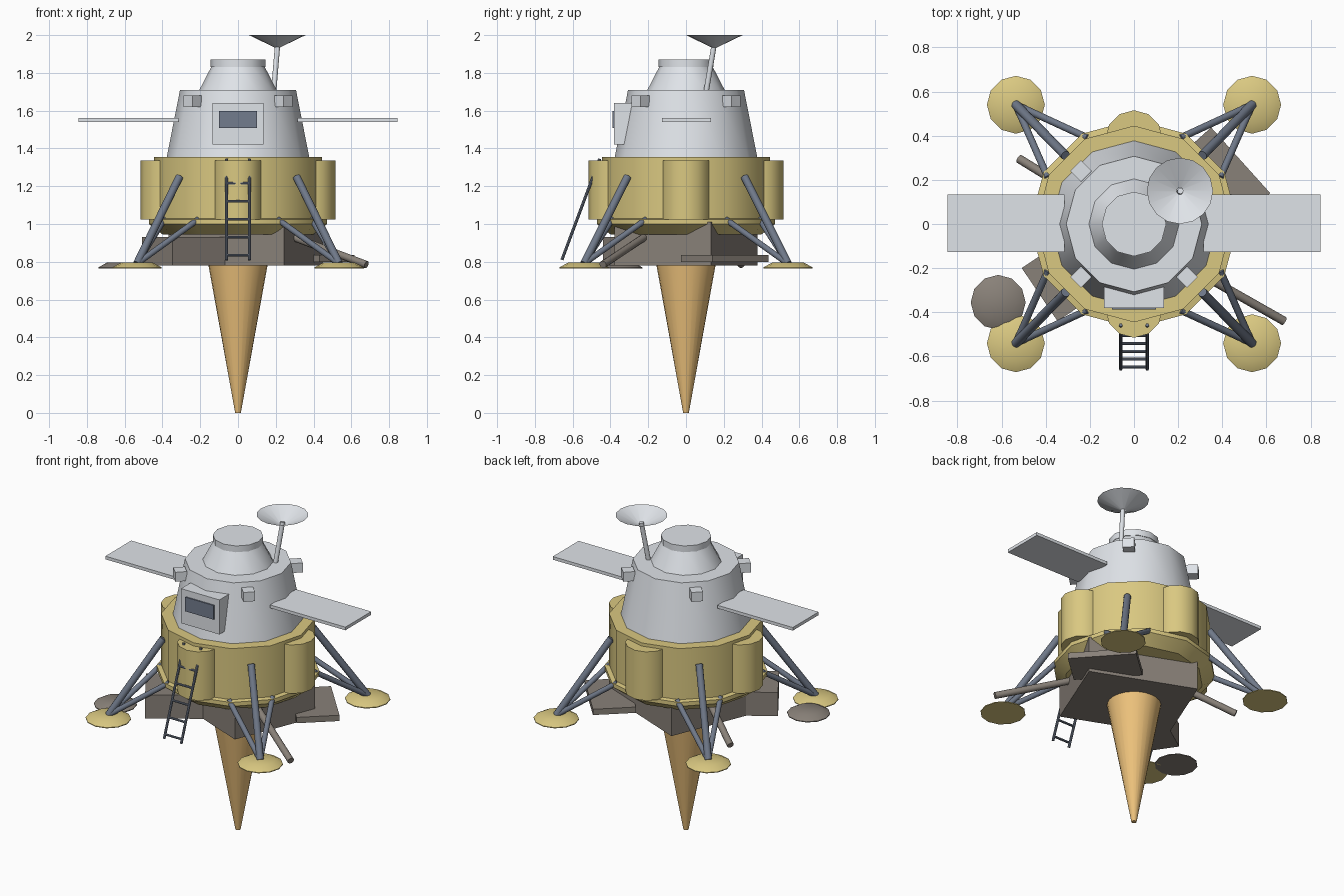
import bpy, bmesh, math
from mathutils import Vector, Matrix

if "Cube" in bpy.data.objects:
    bpy.data.objects.remove(bpy.data.objects["Cube"])


def material(name, rgb):
    m = bpy.data.materials.new(name)
    m.diffuse_color = (*rgb, 1)
    m.use_nodes = True
    m.node_tree.nodes["Principled BSDF"].inputs["Base Color"].default_value = m.diffuse_color
    return m


GOLD = material("gold_foil", (0.70, 0.58, 0.22))
ORANGE = material("cone_orange", (0.85, 0.54, 0.20))
ROCK = material("rubble", (0.25, 0.22, 0.19))
STEEL = material("steel", (0.16, 0.19, 0.25))
WHITE = material("hull", (0.74, 0.77, 0.81))
GLASS = material("glass", (0.17, 0.20, 0.27))


def finish(bm, name, mat, smooth=True):
    bmesh.ops.recalc_face_normals(bm, faces=bm.faces)
    me = bpy.data.meshes.new(name)
    bm.to_mesh(me)
    bm.free()
    ob = bpy.data.objects.new(name, me)
    bpy.context.collection.objects.link(ob)
    me.materials.append(mat)
    if smooth:
        bpy.ops.object.select_all(action='DESELECT')
        bpy.context.view_layer.objects.active = ob
        ob.select_set(True)
        bpy.ops.object.shade_smooth_by_angle(angle=math.radians(31))
    return ob


def lathe(name, profile, mat, sides=12, at=(0, 0), caps=True):
    """Revolve (radius, z) points about a vertical axis."""
    bm = bmesh.new()
    rings = []
    for r, z in profile:
        rings.append([bm.verts.new((at[0] + r * math.sin(2 * math.pi * i / sides),
                                    at[1] + r * math.cos(2 * math.pi * i / sides), z))
                      for i in range(sides)])
    for a, b in zip(rings, rings[1:]):
        for i in range(sides):
            j = (i + 1) % sides
            bm.faces.new((a[i], a[j], b[j], b[i]))
    if caps:
        bm.faces.new(rings[0])
        bm.faces.new(rings[-1])
    return finish(bm, name, mat)


def box(name, centre, size, mat, turn=0):
    bm = bmesh.new()
    M = (Matrix.Translation(centre) @ Matrix.Rotation(math.radians(turn), 4, 'Z')
         @ Matrix.Diagonal((*size, 1)))
    bmesh.ops.create_cube(bm, size=1, matrix=M)
    return finish(bm, name, mat, False)


def rod(name, a, b, r, mat, sides=12):
    a, b = Vector(a), Vector(b)
    d = b - a
    M = Matrix.Translation((a + b) / 2) @ d.to_track_quat('Z', 'Y').to_matrix().to_4x4()
    bm = bmesh.new()
    bmesh.ops.create_cone(bm, cap_ends=True, segments=sides, radius1=r, radius2=r,
                          depth=d.length, matrix=M)
    return finish(bm, name, mat)


# Supporting cone
lathe("support_cone", [(0.015, 0), (0.157, 0.785)], ORANGE, 24)

# Rubble base
box("main_rock", (0.04, 0, 0.895), (0.66, 0.55, 0.23), ROCK, -22)
box("side_rock", (-0.22, -0.18, 0.855), (0.50, 0.29, 0.15), ROCK, 34)
box("rock_slab", (0.39, 0.205, 0.818), (0.40, 0.25, 0.037), ROCK, -48)
rod("long_log", (0.68, -0.44, 0.785), (0.24, -0.19, 0.95), 0.02, ROCK)
rod("short_log", (-0.52, 0.295, 0.785), (-0.22, 0.11, 0.95), 0.02, ROCK)

# Footpads, plus a grey disc of the same shape
PAD = [(0.131, 0.765), (0.131, 0.77), (0.085, 0.795)]
lathe("rubble_disc", [(r * 0.95, z) for r, z in PAD], ROCK, at=(-0.615, -0.355))

# Lower stage
lathe("lower_stage", [(0.40, 0.945), (0.472, 1.0), (0.472, 1.025),
                      (0.445, 1.03), (0.445, 1.355)], GOLD)
for k, (x, y) in enumerate([(1, 0), (0, 1), (-1, 0), (0, -1)]):
    lathe(f"side_tank_{k}", [(0.13, 1.025), (0.13, 1.335)], GOLD, at=(x * 0.385, y * 0.385))

# Landing legs and thruster blocks on the four diagonals
for sx in (-1, 1):
    for sy in (-1, 1):
        tag = ("left" if sx < 0 else "right") + ("_front" if sy < 0 else "_back")
        foot = (sx * 0.535, sy * 0.54, 0.79)
        lathe("footpad_" + tag, PAD, GOLD, at=foot[:2])
        rod("main_strut_" + tag, (sx * 0.31, sy * 0.31, 1.25), foot, 0.021, STEEL)
        rod("brace_a_" + tag, (sx * 0.21, sy * 0.39, 1.025), foot, 0.016, STEEL)
        rod("brace_b_" + tag, (sx * 0.39, sy * 0.21, 1.025), foot, 0.016, STEEL)
        box("thruster_" + tag, (sx * 0.24, sy * 0.24, 1.65), (0.068, 0.068, 0.06), WHITE, 45)

# Ladder
TOP, BOTTOM = Vector((0, -0.457, 1.345)), Vector((0, -0.657, 0.81))
for s in (-1, 1):
    off = Vector((s * 0.06, 0, 0))
    rod("ladder_rail", TOP + off, BOTTOM + off, 0.008, STEEL, 8)
for i in range(5):
    p = BOTTOM.lerp(TOP, (0.025 + 0.095 * i) / 0.535)
    rod("ladder_rung", p - Vector((0.06, 0, 0)), p + Vector((0.06, 0, 0)), 0.007, STEEL, 8)

# Cabin, hatch collar
lathe("cabin", [(0.378, 1.35), (0.307, 1.71)], WHITE)
lathe("cabin_neck", [(0.207, 1.705), (0.14, 1.835)], WHITE)
lathe("docking_collar", [(0.146, 1.83), (0.146, 1.87)], WHITE)

# Window bay
box("window_bay", (0, -0.325, 1.53), (0.27, 0.11, 0.22), WHITE)
box("window_pane", (0, -0.378, 1.553), (0.20, 0.02, 0.09), GLASS)

# Wing panels
for s in (-1, 1):
    box("wing_panel", (s * 0.58, 0.003, 1.55), (0.53, 0.26, 0.02), WHITE)

# Antenna
rod("antenna_mast", (0.188, 0.105, 1.69), (0.21, 0.15, 1.955), 0.014, WHITE)
lathe("antenna_dish", [(0.015, 1.935), (0.15, 2.0)], WHITE, 16, at=(0.208, 0.15), caps=False)
